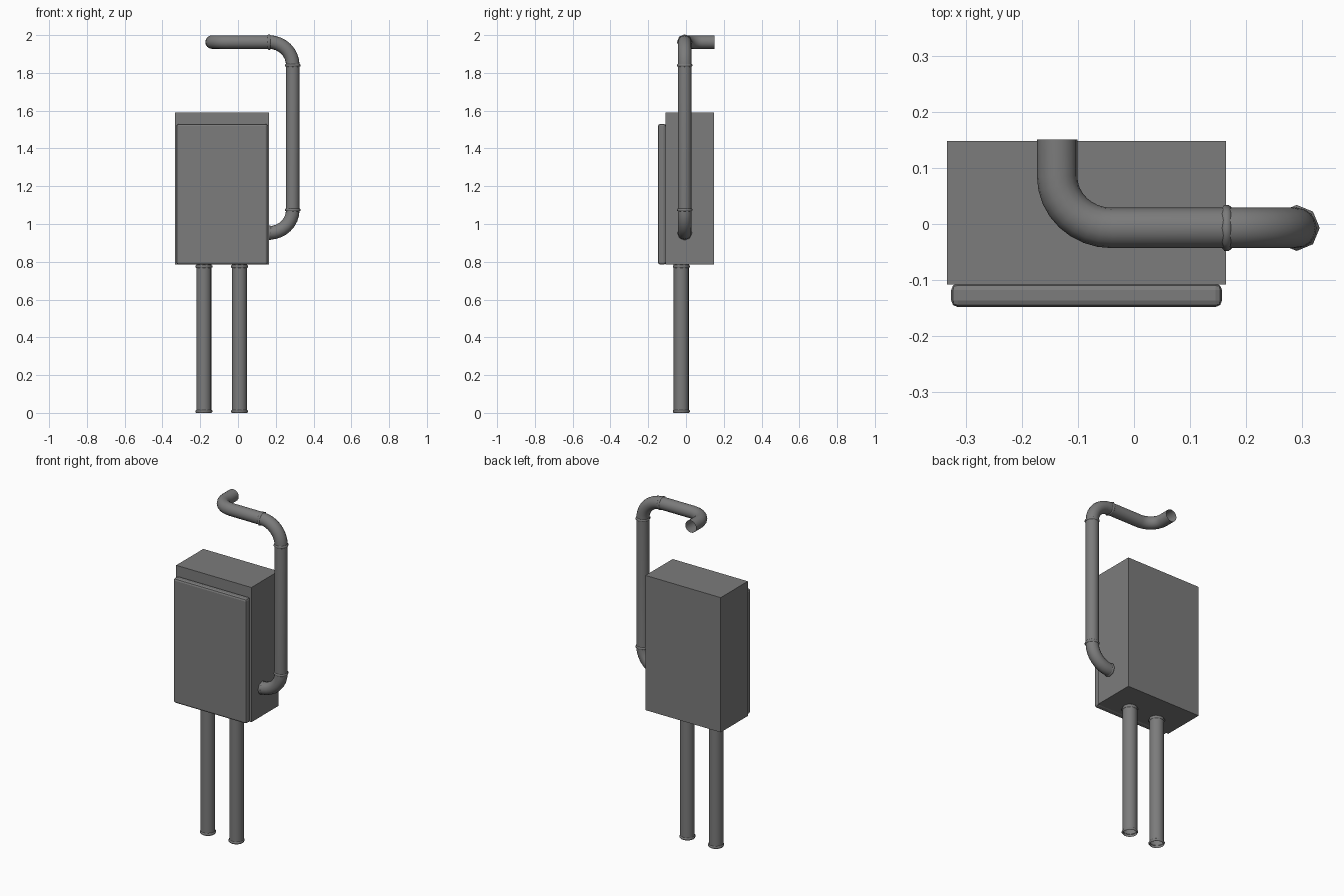
import bpy, bmesh, math
from mathutils import Vector

cube = bpy.data.objects.get("Cube")
if cube:
    bpy.data.objects.remove(cube, do_unlink=True)

grey = bpy.data.materials.new("grey metal")
grey.use_nodes = True
colour = (0.2, 0.2, 0.2, 1)
grey.diffuse_color = colour
grey.node_tree.nodes["Principled BSDF"].inputs["Base Color"].default_value = colour


def finish(bm, name, smooth=True):
    mesh = bpy.data.meshes.new(name)
    bmesh.ops.recalc_face_normals(bm, faces=bm.faces)
    bm.to_mesh(mesh)
    bm.free()
    mesh.materials.append(grey)
    obj = bpy.data.objects.new(name, mesh)
    bpy.context.collection.objects.link(obj)
    if smooth:
        bpy.ops.object.select_all(action='DESELECT')
        obj.select_set(True)
        bpy.context.view_layer.objects.active = obj
        bpy.ops.object.shade_smooth_by_angle(angle=math.radians(50))
    return obj


def box(name, low, high):
    low, high = Vector(low), Vector(high)
    bm = bmesh.new()
    bmesh.ops.create_cube(bm, size=1)
    bmesh.ops.scale(bm, vec=high - low, verts=bm.verts)
    bmesh.ops.translate(bm, vec=(low + high) / 2, verts=bm.verts)
    return finish(bm, name, smooth=False)


def tube(name, points, radii, sides=16):
    """Open-ended tube swept along points, with a radius at each."""
    points = [Vector(p) for p in points]
    bm = bmesh.new()
    rings, normal, last = [], None, None
    for i, p in enumerate(points):
        t = (points[min(i + 1, len(points) - 1)] - points[max(i - 1, 0)]).normalized()
        if last is None:
            normal = t.orthogonal().normalized()
        else:
            normal = last.rotation_difference(t) @ normal
        last, side = t, t.cross(normal)
        angles = [math.tau * k / sides for k in range(sides)]
        rings.append([bm.verts.new(p + radii[i] * (normal * math.cos(a) + side * math.sin(a)))
                      for a in angles])
    for a, b in zip(rings, rings[1:]):
        for k in range(sides):
            j = (k + 1) % sides
            bm.faces.new((a[k], a[j], b[j], b[k]))
    return finish(bm, name)


def bend(start, corner, end, steps=8):
    """Quarter-ellipse path from start to end around a corner."""
    s, c, e = Vector(start), Vector(corner), Vector(end)
    centre = s + e - c
    return [centre + (s - centre) * math.cos(a) + (e - centre) * math.sin(a)
            for a in (math.pi / 2 * k / steps for k in range(steps + 1))]


def collar(name, centre, axis, r):
    """Short rounded band around a pipe joint."""
    c, a = Vector(centre), Vector(axis)
    profile = [(-0.008, r), (-0.004, r + 0.005), (0.004, r + 0.005), (0.008, r)]
    tube(name, [c + a * h for h, _ in profile], [q for _, q in profile], sides=8)


# Cabinet and its rounded front door
box("cabinet", (-0.333, -0.108, 0.785), (0.164, 0.148, 1.59))
door = box("front_door", (-0.326, -0.148, 0.785), (0.157, -0.106, 1.53))
bevel = door.modifiers.new("rounded edges", 'BEVEL')
bevel.width = 0.012
bevel.segments = 2

# Two standing pipes with end collars
for side, x in (("right", -0.181), ("left", 0.008)):
    tube(side + "_lower_pipe", [(x, -0.025, 0), (x, -0.025, 0.79)], [0.04, 0.04])
    for end, z in (("bottom", 0.008), ("top", 0.775)):
        collar(f"{side}_lower_pipe_{end}_collar", (x, -0.025, z), (0, 0, 1), 0.04)

# Exhaust pipe: out of the side, up, across and to the back
Y, X, LOW, TOP, R = -0.007, 0.29, 0.953, 1.963, 0.036
path = ([Vector((0.15, Y, LOW))]
        + bend((0.165, Y, LOW), (X, Y, LOW), (X, Y, 1.075))
        + bend((X, Y, 1.84), (X, Y, TOP), (0.165, Y, TOP))
        + bend((-0.04, Y, TOP), (-0.137, Y, TOP), (-0.137, 0.085, TOP))
        + [Vector((-0.137, 0.151, TOP))])
tube("exhaust_pipe", path, [R] * len(path))

# Joint collars on the exhaust
collar("exhaust_lower_collar", (X, Y, 1.075), (0, 0, 1), 0.036)
collar("exhaust_upper_collar", (X, Y, 1.84), (0, 0, 1), 0.036)
collar("exhaust_top_collar", (0.165, Y, TOP), (1, 0, 0), 0.036)
collar("exhaust_outlet_collar", (0.168, Y, LOW), (1, 0, 0), 0.034)
